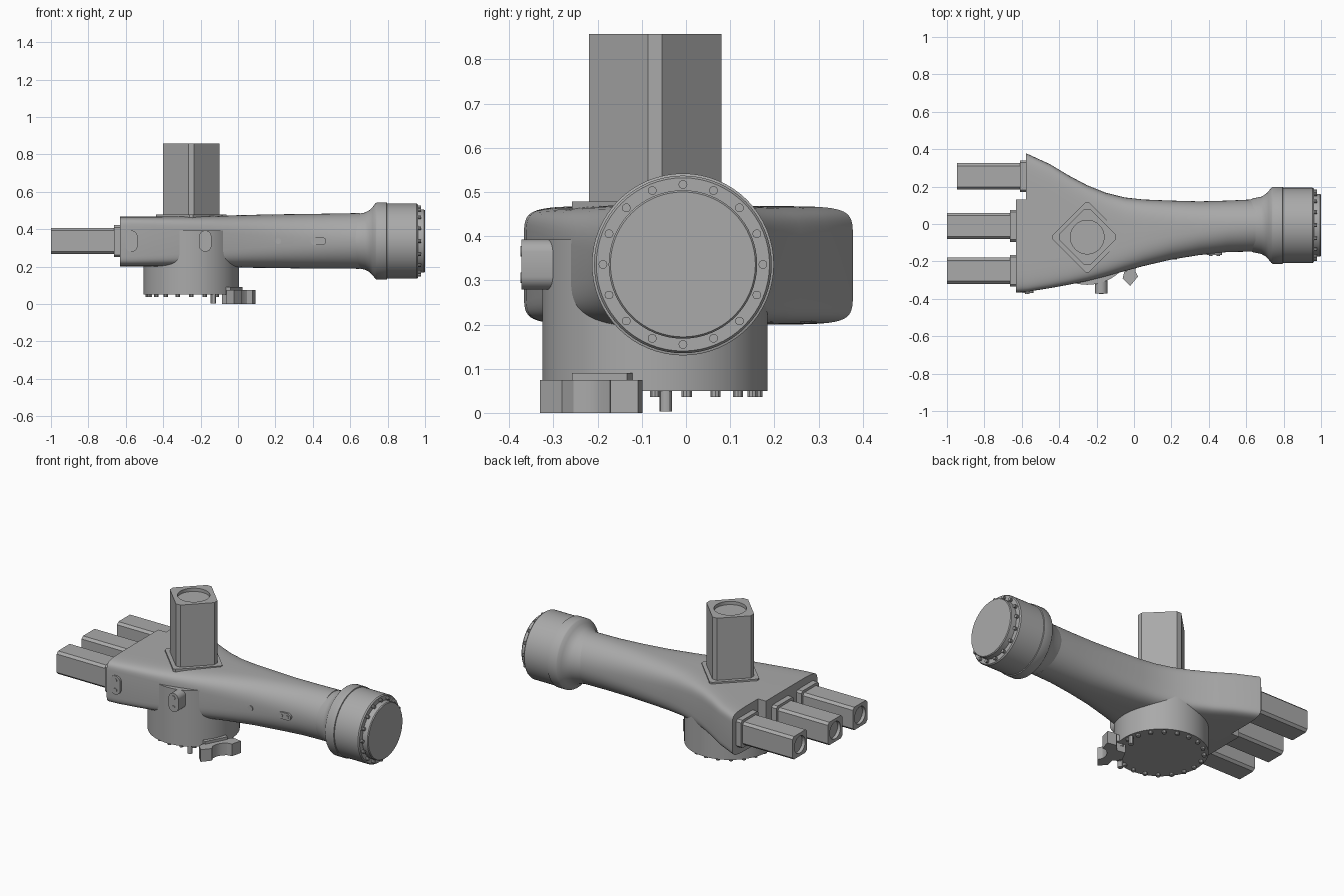
import bpy
import bmesh
from math import sin, cos, pi, radians, copysign
from mathutils import Vector

default_cube = bpy.data.objects.get("Cube")
if default_cube:
    bpy.data.objects.remove(default_cube, do_unlink=True)

grey = bpy.data.materials.new("machine grey")
grey.use_nodes = True
grey.diffuse_color = (0.4, 0.4, 0.4, 1)
grey.node_tree.nodes["Principled BSDF"].inputs["Base Color"].default_value = grey.diffuse_color


def loft(name, rings):
    """Skin a stack of equal-length rings and cap both ends."""
    bm = bmesh.new()
    loops = [[bm.verts.new(point) for point in ring] for ring in rings]
    count = len(loops[0])
    for first, second in zip(loops, loops[1:]):
        for i in range(count):
            j = (i + 1) % count
            bm.faces.new((first[i], first[j], second[j], second[i]))
    bm.faces.new(loops[0])
    bm.faces.new(loops[-1])
    bmesh.ops.recalc_face_normals(bm, faces=bm.faces)
    mesh = bpy.data.meshes.new(name)
    bm.to_mesh(mesh)
    bm.free()
    mesh.materials.append(grey)
    obj = bpy.data.objects.new(name, mesh)
    bpy.context.collection.objects.link(obj)
    return obj


def place(axis, u, v, w):
    return {"x": (w, u, v), "y": (u, w, v), "z": (u, v, w)}[axis]


def prism(name, outline, axis, low, high):
    return loft(name, [[place(axis, u, v, w) for u, v in outline] for w in (low, high)])


def circle(cu, cv, radius, sides=16):
    return [(cu + radius * cos(2 * pi * i / sides), cv + radius * sin(2 * pi * i / sides))
            for i in range(sides)]


def chamfered(cu, cv, half, cut, turn=0):
    """Square outline with cut corners, optionally turned."""
    outline = []
    for quarter in range(4):
        a = quarter * pi / 2 + turn
        for u, v in ((half, half - cut), (half - cut, half)):
            outline.append((cu + u * cos(a) - v * sin(a), cv + u * sin(a) + v * cos(a)))
    return outline


def stadium(cu, cv, radius, reach, upright):
    outline = []
    for i in range(24):
        a = 2 * pi * (i + 0.5) / 24
        u, v = radius * cos(a), radius * sin(a)
        if upright:
            v += copysign(reach, v)
        else:
            u += copysign(reach, u)
        outline.append((cu + u, cv + v))
    return outline


def carve(target, cutter):
    """Subtract a helper solid, then discard it."""
    cutter.hide_render = True
    modifier = target.modifiers.new("cut", "BOOLEAN")
    modifier.operation = "DIFFERENCE"
    modifier.solver = "EXACT"
    modifier.object = cutter
    bpy.ops.object.select_all(action="DESELECT")
    bpy.context.view_layer.objects.active = target
    target.select_set(True)
    bpy.ops.object.modifier_apply(modifier=modifier.name)
    bpy.data.objects.remove(cutter, do_unlink=True)


def box(name, low, high):
    outline = [(low[0], low[1]), (high[0], low[1]), (high[0], high[1]), (low[0], high[1])]
    return prism(name, outline, "z", low[2], high[2])


# Arm housing: x, front y, back y, bottom z, top z, squareness
stations = [
    (-0.63, -0.367, 0.40, 0.2, 0.468, 9), (-0.57, -0.362, 0.375, 0.2, 0.468, 9),
    (-0.45, -0.343, 0.32, 0.2, 0.468, 8), (-0.35, -0.325, 0.26, 0.2, 0.468, 7),
    (-0.25, -0.305, 0.207, 0.2, 0.469, 6), (-0.15, -0.28, 0.167, 0.198, 0.47, 5),
    (-0.05, -0.252, 0.142, 0.196, 0.473, 4), (0.05, -0.225, 0.131, 0.194, 0.476, 3.4),
    (0.2, -0.19, 0.125, 0.192, 0.479, 2.8), (0.35, -0.166, 0.121, 0.19, 0.481, 2.4),
    (0.5, -0.15, 0.125, 0.19, 0.483, 2.15), (0.65, -0.147, 0.132, 0.188, 0.486, 2),
]
rings = []
for x, front, back, bottom, top, power in stations:
    ring = []
    for i in range(64):
        c, s = cos(2 * pi * i / 64), sin(2 * pi * i / 64)
        ring.append((x, (front + back) / 2 + (back - front) / 2 * copysign(abs(c) ** (2 / power), c),
                     (bottom + top) / 2 + (top - bottom) / 2 * copysign(abs(s) ** (2 / power), s)))
    rings.append(ring)
arm = loft("arm_housing", rings)
carve(arm, box("step_cutter", (-0.7, 0.13, 0.1), (-0.577, 0.5, 0.6)))

# Flared collar and round end cap
AXIS_Y, AXIS_Z = -0.007, 0.336


def lathe(name, profile):
    return loft(name, [[place("x", u, v, x) for u, v in circle(AXIS_Y, AXIS_Z, r, 64)]
                       for x, r in profile])


lathe("flared_collar", [(0.6, 0.13), (0.64, 0.145), (0.68, 0.153), (0.705, 0.167),
                        (0.72, 0.183), (0.735, 0.202), (0.742, 0.206), (0.795, 0.206), (0.797, 0.202)])
lathe("end_cap", [(0.79, 0.201), (0.955, 0.201), (0.962, 0.196), (0.962, 0.168),
                  (0.995, 0.168), (1.0, 0.164)])
for i, (y, z) in enumerate(circle(AXIS_Y, AXIS_Z, 0.181)):
    prism(f"cap_bolt_{i}", circle(y, z, 0.01, 10), "x", 0.955, 0.978)

# Square side motors with mounting plates and recessed ends
for side, y, face in (("front", -0.25, -0.63), ("middle", -0.01, -0.63), ("back", 0.255, -0.577)):
    prism(f"{side}_motor_plate", chamfered(y, AXIS_Z, 0.085, 0.012), "x", face - 0.033, face + 0.01)
    motor = prism(f"{side}_motor", chamfered(y, AXIS_Z, 0.07, 0.014), "x", face - 0.37, face)
    carve(motor, prism("bore_cutter", circle(y, AXIS_Z, 0.052, 32), "x", face - 0.4, face - 0.35))

# Tall motor standing on a diamond plate
PX, PY = -0.25, -0.07
prism("tall_motor_plate", chamfered(PX, PY, 0.139, 0.012, pi / 4), "z", 0.42, 0.478)
post = prism("tall_motor", chamfered(PX, PY, 0.117, 0.022, pi / 4), "z", 0.44, 0.857)
carve(post, prism("bore_cutter", circle(PX, PY, 0.09, 40), "z", 0.837, 0.9))

# Round base with a ring of bolts and two locating pins
prism("base_drum", circle(PX, PY, 0.255, 72), "z", 0.05, 0.392)
for i, (x, y) in enumerate(circle(PX, PY, 0.232, 20)):
    prism(f"base_bolt_{i}", circle(x, y, 0.012, 10), "z", 0.036, 0.06)
for i, angle in enumerate((-60, 6)):
    x = PX + 0.235 * cos(radians(angle))
    y = PY + 0.235 * sin(radians(angle))
    prism(f"locating_pin_{i}", circle(x, y, 0.014, 12), "z", 0.003, 0.06)

# Forked stop bracket pointing outward from the base
outward, across = Vector((0.89, -0.46)), Vector((0.46, 0.89))


def bracket(name, half, low, high):
    outline = half + [(u, -v) for u, v in reversed(half)]
    points = [Vector((0, -0.2)) + outward * u + across * v for u, v in outline]
    prism(name, [tuple(p) for p in points], "z", low, high)


bracket("stop_fork", [(-0.075, 0.04), (-0.025, 0.055), (-0.012, 0.108), (0.042, 0.125),
                      (0.056, 0.062), (0.032, 0.045), (0.02, 0.015)], 0, 0.074)
bracket("stop_plate", [(-0.1, 0.07), (-0.01, 0.07)], 0.05, 0.09)

# Small fittings along the front of the arm
for name, x, low in (("drum_boss", -0.175, -0.372), ("arm_boss", -0.57, -0.37)):
    prism(name, stadium(x, AXIS_Z, 0.033, 0.024, True), "y", low, -0.27)
    for i, dz in enumerate((-0.03, 0.03)):
        prism(f"{name}_screw_{i}", circle(x, AXIS_Z + dz, 0.012, 12), "y", low - 0.003, low + 0.02)
prism("front_tab", stadium(0.43, AXIS_Z, 0.021, 0.02, False), "y", -0.166, -0.13)
for i, dx in enumerate((-0.02, 0.02)):
    prism(f"tab_screw_{i}", circle(0.43 + dx, AXIS_Z, 0.009, 12), "y", -0.17, -0.15)
prism("front_plug", circle(0.215, AXIS_Z, 0.016), "y", -0.191, -0.16)

# Soft shading with crisp edges
bpy.ops.object.select_all(action="DESELECT")
for obj in bpy.context.collection.objects:
    if obj.type == "MESH":
        obj.select_set(True)
bpy.context.view_layer.objects.active = arm
bpy.ops.object.shade_smooth_by_angle(angle=radians(30))
